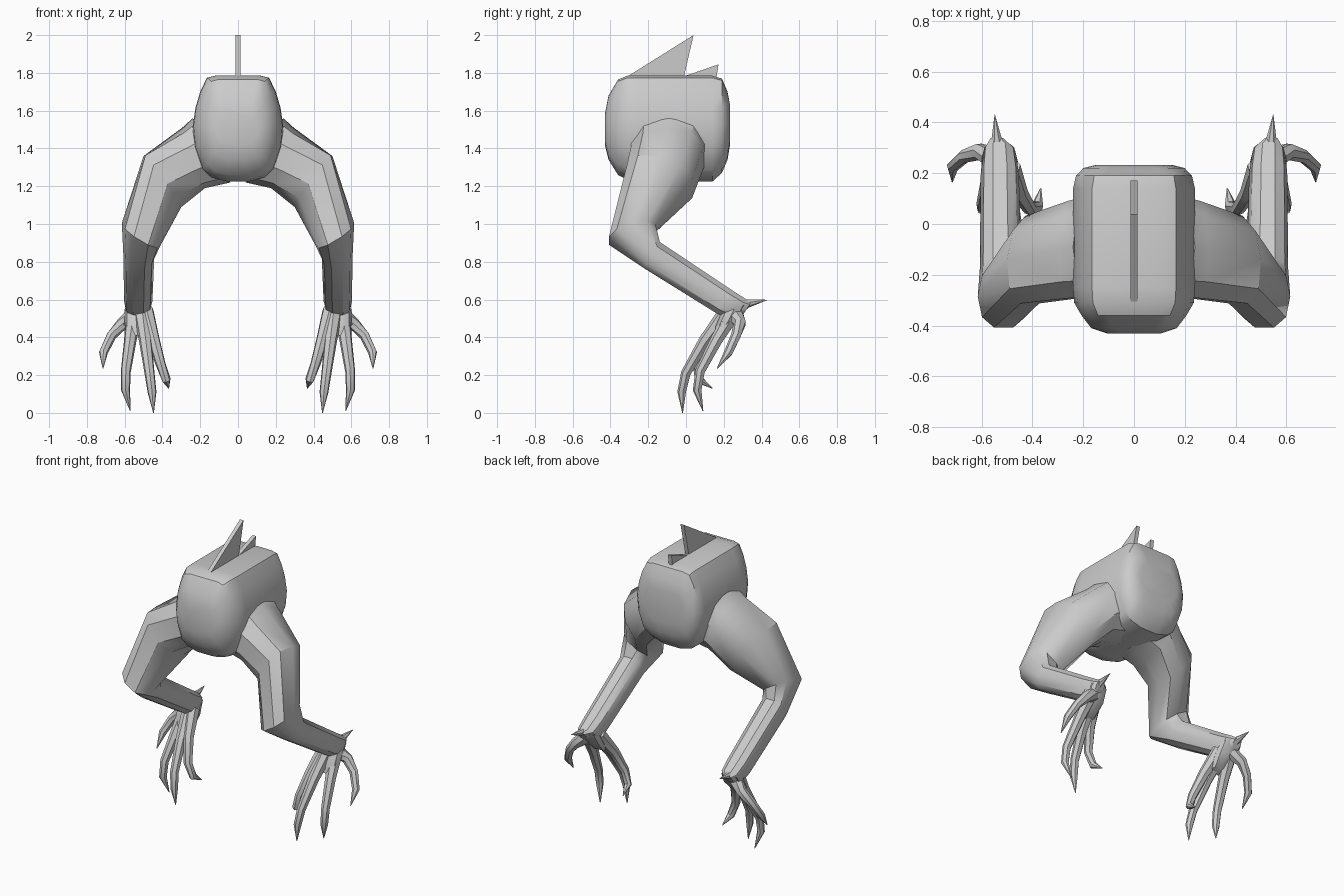
import bpy, bmesh, math
from mathutils import Vector as V


def loft(bm, rings):
    """Skin a list of equal-length point rings and cap both ends."""
    loops = [[bm.verts.new(p) for p in r] for r in rings]
    n = len(loops[0])
    for a, b in zip(loops, loops[1:]):
        for i in range(n):
            j = (i + 1) % n
            bm.faces.new((a[i], a[j], b[j], b[i]))
    bm.faces.new(loops[0])
    bm.faces.new(loops[-1])


def oval(c, u, v, n=10, k=0.85):
    """Slightly squared oval around c with half-axes u and v."""
    pts = []
    for i in range(n):
        a = 2 * math.pi * i / n
        x, y = math.cos(a), math.sin(a)
        x = math.copysign(abs(x) ** k, x)
        y = math.copysign(abs(y) ** k, y)
        pts.append(V(c) + V(u) * x + V(v) * y)
    return pts


def tube(bm, path, radii, n=7):
    """Tapered round tube through path points."""
    path = [V(p) for p in path]
    rings = []
    for i, (p, r) in enumerate(zip(path, radii)):
        t = (path[min(i + 1, len(path) - 1)] - path[max(i - 1, 0)]).normalized()
        ref = V((1, 0, 0)) if abs(t.x) < 0.8 else V((0, 1, 0))
        u = t.cross(ref).normalized()
        rings.append(oval(p, u * r, t.cross(u) * r, n, 1))
    loft(bm, rings)


def finish(bm, name, mirror=False, angle=35):
    bmesh.ops.recalc_face_normals(bm, faces=bm.faces)
    me = bpy.data.meshes.new(name)
    bm.to_mesh(me)
    bm.free()
    ob = bpy.data.objects.new(name, me)
    bpy.context.collection.objects.link(ob)
    if mirror:
        ob.modifiers.new("Mirror", 'MIRROR').use_mirror_merge = False
    bpy.ops.object.select_all(action='DESELECT')
    ob.select_set(True)
    bpy.context.view_layer.objects.active = ob
    bpy.ops.object.shade_smooth_by_angle(angle=math.radians(angle))
    return ob


# Body: front-view cross-section (x, height 0..1) lofted along y
half = [(0.06, 0.0), (0.14, 0.04), (0.19, 0.11), (0.23, 0.32), (0.24, 0.52),
        (0.225, 0.7), (0.20, 0.85), (0.165, 0.98), (0.12, 1.0)]
section = half + [(-x, z) for x, z in reversed(half)]
stations = [(-0.43, 0.45, 1.42, 1.58), (-0.41, 0.7, 1.34, 1.68),
            (-0.36, 0.86, 1.26, 1.765), (-0.31, 0.98, 1.235, 1.785),
            (-0.25, 1.0, 1.225, 1.785), (0.14, 1.0, 1.225, 1.785),
            (0.19, 0.95, 1.27, 1.77), (0.22, 0.83, 1.34, 1.70),
            (0.233, 0.62, 1.42, 1.63)]
bm = bmesh.new()
loft(bm, [[(x * s, y, lo + (hi - lo) * z) for x, z in section]
          for y, s, lo, hi in stations])
finish(bm, "body")

# Legs: thigh, knee, shin and wrist
leg = [((0.14, -0.09, 1.39), (0.10, 0, 0.17), (0, 0.21, 0)),
       ((0.235, -0.10, 1.35), (0.06, 0, 0.16), (0, 0.20, 0)),
       ((0.40, -0.14, 1.225), (0.10, 0, 0.135), (-0.01, 0.18, -0.04)),
       ((0.513, -0.285, 0.945), (0.102, 0, 0.06), (0, 0.128, 0.035)),
       ((0.525, -0.18, 0.835), (0.082, 0, 0), (0, 0.044, 0.072)),
       ((0.528, 0.20, 0.59), (0.075, 0, 0), (0, 0.041, 0.065)),
       ((0.53, 0.275, 0.55), (0.065, 0, 0), (0, 0.044, 0.055)),
       ((0.54, 0.325, 0.555), (0.03, 0, 0), (0, 0.02, 0.03))]
bm = bmesh.new()
loft(bm, [oval(*r) for r in leg])
finish(bm, "legs", True)

# Fingers, outer thumb and heel spur
digits = [
    [(0.55, 0.26, 0.52), (0.61, 0.285, 0.475), (0.67, 0.265, 0.41),
     (0.713, 0.225, 0.32), (0.715, 0.165, 0.235)],
    [(0.55, 0.25, 0.53), (0.57, 0.165, 0.39), (0.594, 0.075, 0.22),
     (0.595, 0.06, 0.12), (0.57, 0.09, 0.01)],
    [(0.51, 0.22, 0.54), (0.49, 0.10, 0.38), (0.468, 0.0, 0.21),
     (0.455, -0.022, 0.11), (0.447, -0.018, 0.0)],
    [(0.49, 0.22, 0.54), (0.45, 0.12, 0.40), (0.41, 0.06, 0.26),
     (0.38, 0.07, 0.175), (0.367, 0.14, 0.13)],
]
bm = bmesh.new()
for d in digits:
    tube(bm, d, (0.045, 0.034, 0.027, 0.024, 0.002))
tube(bm, [(0.535, 0.28, 0.565), (0.54, 0.33, 0.58), (0.548, 0.43, 0.598)],
     (0.04, 0.022, 0.001))
# Palm web joining the finger roots
loft(bm, [oval((0.53, 0.255, 0.55), (0.07, 0, 0), (0, 0.075, 0.03)),
          oval((0.525, 0.22, 0.48), (0.075, 0, 0), (0, 0.065, 0.02)),
          oval((0.525, 0.18, 0.42), (0.06, 0, 0), (0, 0.03, 0.01))])
finish(bm, "hands", True)

# Back fins: thin triangular plates
fins = [[(-0.32, 1.775), (0.04, 2.0), (-0.012, 1.775)],
        [(-0.03, 1.775), (0.172, 1.845), (0.16, 1.765)]]
bm = bmesh.new()
for f in fins:
    loft(bm, [[(x, y, z) for y, z in f] for x in (-0.013, 0.013)])
finish(bm, "back_fins")
